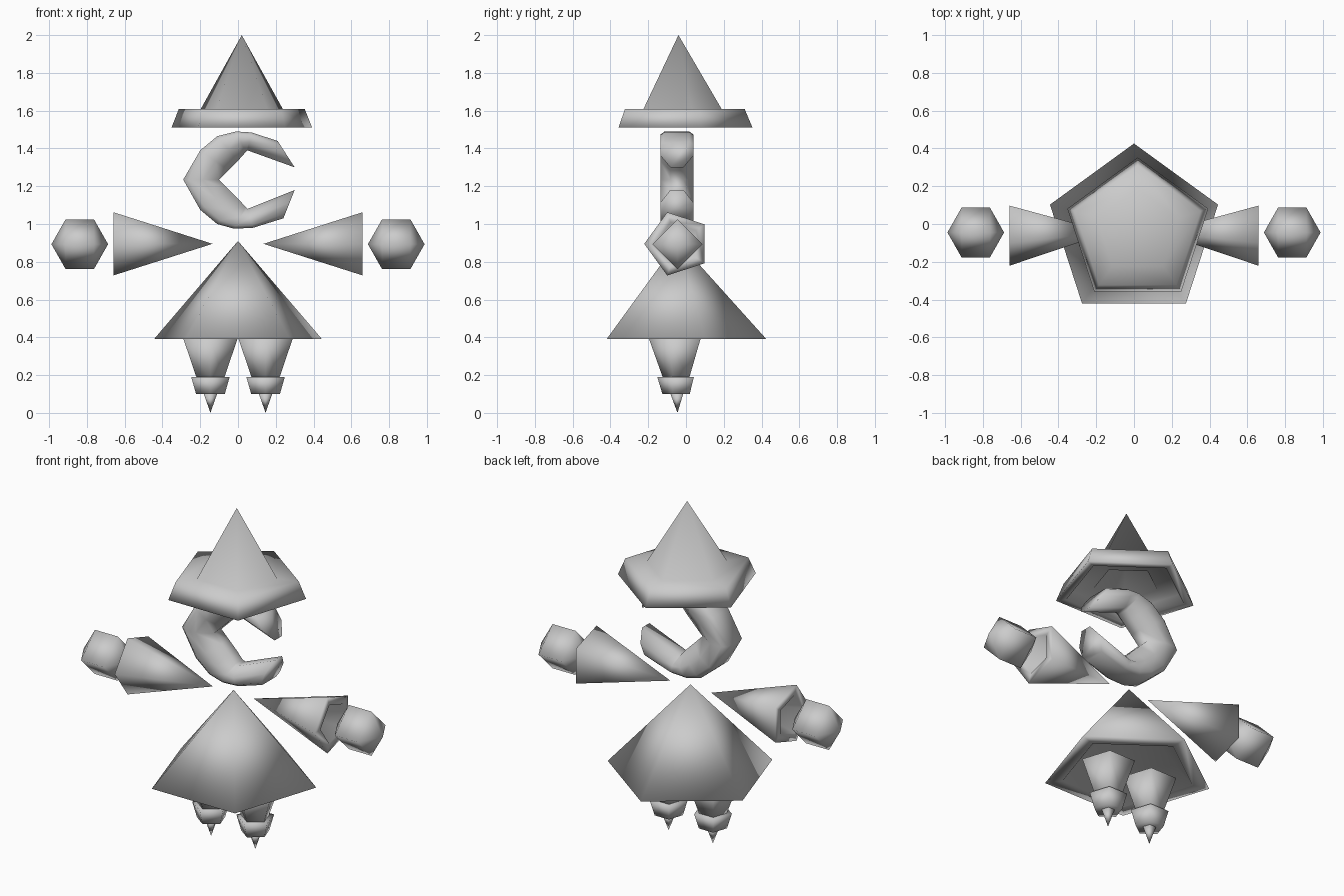
import bpy, bmesh
from math import cos, sin, pi
from mathutils import Vector

if "Cube" in bpy.data.objects:
    bpy.data.objects.remove(bpy.data.objects["Cube"])

CY = -0.045


def finish(name, bm):
    bmesh.ops.remove_doubles(bm, verts=bm.verts, dist=1e-5)
    bmesh.ops.recalc_face_normals(bm, faces=bm.faces)
    for f in bm.faces:
        f.smooth = True
    me = bpy.data.meshes.new(name)
    bm.to_mesh(me)
    bm.free()
    ob = bpy.data.objects.new(name, me)
    bpy.context.collection.objects.link(ob)
    return ob


def loft(name, rings, cap=True):
    """Skin a list of rings (equal point counts); single points become tips."""
    bm = bmesh.new()
    vs = [[bm.verts.new(p) for p in r] for r in rings]
    for a, b in zip(vs, vs[1:]):
        n = max(len(a), len(b))
        for i in range(n):
            j = (i + 1) % n
            q = [a[i % len(a)], a[j % len(a)], b[j % len(b)], b[i % len(b)]]
            bm.faces.new(list(dict.fromkeys(q)))
    if cap:
        for r in (vs[0], vs[-1]):
            if len(r) > 2:
                bm.faces.new(r)
    return finish(name, bm)


def turned(name, profile, centre, sides=5, phase=90, axis='Z', sign=1):
    """Turn (radius, height) points around the z axis or the x axis."""
    rings = []
    for r, h in profile:
        ring = []
        for i in range(sides if r > 0 else 1):
            a = phase * pi / 180 + 2 * pi * i / sides
            u, v = r * cos(a), r * sin(a)
            p = (u, v, h) if axis == 'Z' else (sign * h, u, v)
            ring.append(Vector(p) + Vector(centre))
        rings.append(ring)
    return loft(name, rings)


# Hollow hat with brim
turned("hat", [(0, 2.0), (.228, 1.61), (.35, 1.61), (.392, 1.51), (.335, 1.51),
               (.305, 1.56), (.18, 1.56), (0, 1.88)], (.02, -.04, 0))

# Hollow skirt
turned("skirt", [(0, .91), (.468, .39), (.37, .39), (0, .80)], (0, -.042, 0))

# Arms, hands, legs, feet on both sides
for s, side in ((1, "right"), (-1, "left")):
    turned(side + "_arm", [(0, .135), (.176, .66), (.12, .66), (0, .31)],
           (0, CY, .895), phase=180, axis='X', sign=s)
    turned(side + "_hand", [(0, -.15), (.132, -.075), (.132, .075), (0, .15)],
           (s * .838, CY, .893), sides=4, phase=0, axis='X', sign=s)
    c = (s * .146, CY, 0)
    turned(side + "_leg", [(.15, .39), (.075, .18)], c, phase=-90)
    turned(side + "_foot", [(.107, .19), (.08, .10)], c, phase=-90)
    turned(side + "_toe_spike", [(.037, .10), (0, 0)], c, phase=-90)

# C-shaped head: stations of inner (x, z) and outer (x, z)
stations = [
    ((.30, 1.30), (.21, 1.44)),
    ((.05, 1.39), (.07, 1.485)),
    ((.04, 1.38), (-.01, 1.49)),
    ((.00, 1.335), (-.11, 1.465)),
    ((-.05, 1.285), (-.20, 1.39)),
    ((-.10, 1.235), (-.29, 1.235)),
    ((-.05, 1.185), (-.20, 1.075)),
    ((.00, 1.135), (-.11, 1.0)),
    ((.04, 1.09), (-.02, .975)),
    ((.05, 1.08), (.08, .98)),
    ((.30, 1.18), (.24, 1.03)),
]
# Cross-section: (inner-to-outer fraction, half width)
section = [(0, .035), (.45, .088), (.85, .088), (1, .065)]
section += [(t, -w) for t, w in reversed(section)]
rings = []
for (ix, iz), (ox, oz) in stations:
    rings.append([(ix + (ox - ix) * t, CY - .003 + w, iz + (oz - iz) * t) for t, w in section])
loft("head", rings)
